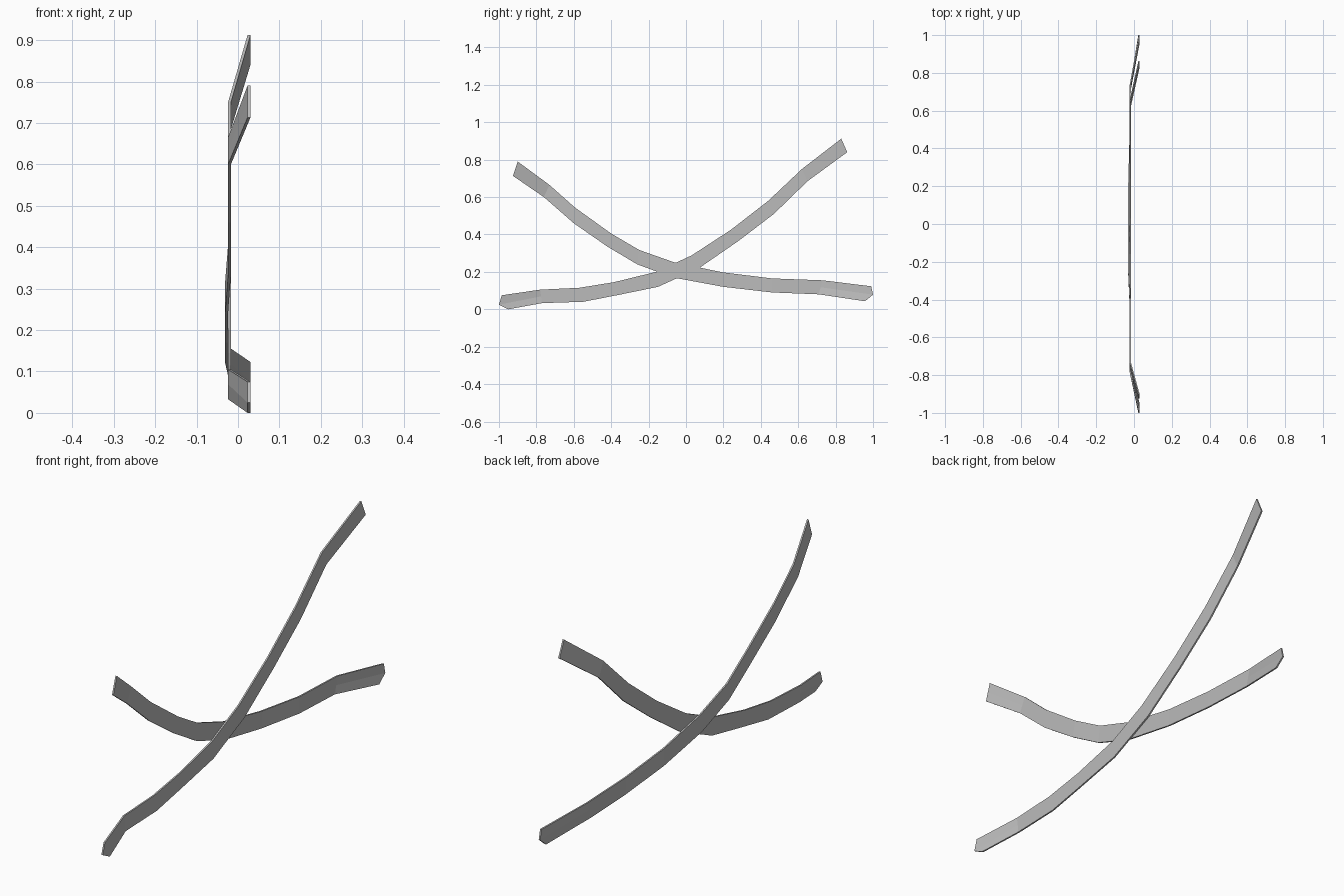
import bpy
import bmesh

cube = bpy.data.objects.get("Cube")
if cube:
    bpy.data.objects.remove(cube, do_unlink=True)

# One plain grey for both strips
grey = bpy.data.materials.new("plain_grey")
grey.use_nodes = True
colour = (0.5, 0.5, 0.5, 1.0)
grey.diffuse_color = colour
grey.node_tree.nodes["Principled BSDF"].inputs["Base Color"].default_value = colour

HALF_THICK = 0.0035
FLAT = -0.0205   # x of the straight middle run
UNDER = -0.0275  # x where one strip passes behind the other
TIP = 0.0265     # x of the flared ends


def make_strip(name, upper, lower, depths, tip_points):
    """Skin a thin bent strip from its two long edges, with a centre row.

    tip_points replaces the centre of a station to give a pointed end."""
    bm = bmesh.new()
    rings = []
    for i, (top, bottom, x) in enumerate(zip(upper, lower, depths)):
        middle = [(a + b) / 2 for a, b in zip(top, bottom)]
        row = [top, tip_points.get(i, middle), bottom]
        near = [bm.verts.new((x + HALF_THICK, y, z)) for y, z in row]
        far = [bm.verts.new((x - HALF_THICK, y, z)) for y, z in reversed(row)]
        rings.append(near + far)

    # Sides between neighbouring stations
    for first, second in zip(rings, rings[1:]):
        count = len(first)
        for k in range(count):
            n = (k + 1) % count
            bm.faces.new((first[k], first[n], second[n], second[k]))

    # End caps
    for ring in (rings[0], rings[-1]):
        bm.faces.new((ring[0], ring[1], ring[4], ring[5]))
        bm.faces.new((ring[1], ring[2], ring[3], ring[4]))

    bmesh.ops.recalc_face_normals(bm, faces=bm.faces[:])
    mesh = bpy.data.meshes.new(name)
    bm.to_mesh(mesh)
    bm.free()
    mesh.materials.append(grey)
    strip = bpy.data.objects.new(name, mesh)
    bpy.context.collection.objects.link(strip)
    return strip


# Strip that climbs towards the back, lying on the outer side at the crossing
make_strip(
    "rising_strip",
    upper=[(-0.985, 0.075), (-0.78, 0.105), (-0.57, 0.115), (-0.385, 0.145),
           (-0.16, 0.2), (0.03, 0.288), (0.24, 0.425), (0.44, 0.58),
           (0.62, 0.75), (0.83, 0.912)],
    lower=[(-0.95, 0), (-0.77, 0.033), (-0.55, 0.04), (-0.36, 0.077),
           (-0.15, 0.12), (0.07, 0.22), (0.28, 0.365), (0.47, 0.51),
           (0.65, 0.685), (0.862, 0.84)],
    depths=[TIP] + [FLAT] * 8 + [TIP],
    tip_points={0: (-1, 0.025)},
)

# Strip that falls towards the back, passing behind the other
make_strip(
    "falling_strip",
    upper=[(-0.9, 0.79), (-0.73, 0.665), (-0.595, 0.545), (-0.4, 0.405),
           (-0.25, 0.317), (-0.06, 0.25), (0.2, 0.197), (0.46, 0.165),
           (0.73, 0.155), (0.99, 0.123)],
    lower=[(-0.925, 0.713), (-0.76, 0.6), (-0.6, 0.46), (-0.42, 0.335),
           (-0.26, 0.24), (-0.07, 0.17), (0.2, 0.12), (0.46, 0.09),
           (0.71, 0.08), (0.957, 0.043)],
    depths=[TIP] + [FLAT] * 3 + [UNDER] * 3 + [FLAT] * 2 + [TIP],
    tip_points={9: (1, 0.078)},
)
